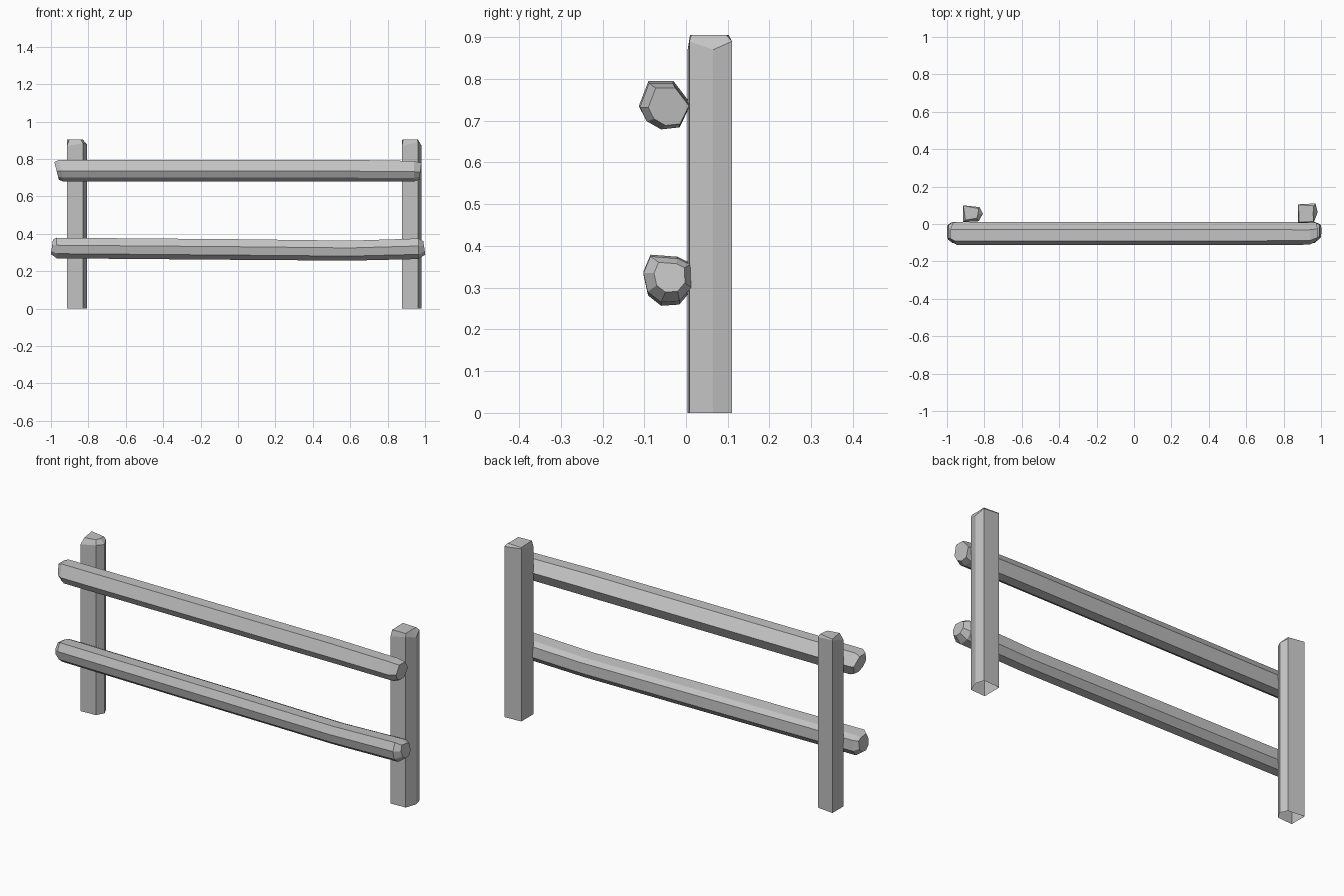
import bpy
import bmesh

cube = bpy.data.objects.get("Cube")
if cube:
    bpy.data.objects.remove(cube, do_unlink=True)

# Weathered grey used on every part
grey = bpy.data.materials.new("weathered_grey")
grey.use_nodes = True
grey.diffuse_color = (0.55, 0.55, 0.55, 1)
grey.node_tree.nodes["Principled BSDF"].inputs["Base Color"].default_value = (0.55, 0.55, 0.55, 1)


def loft(name, rings, cap_start=True):
    """Skin a list of equal-length point rings with flat faces."""
    bm = bmesh.new()
    loops = [[bm.verts.new(p) for p in ring] for ring in rings]
    n = len(loops[0])
    for a, b in zip(loops, loops[1:]):
        for i in range(n):
            j = (i + 1) % n
            bm.faces.new((a[i], a[j], b[j], b[i]))
    if cap_start:
        bm.faces.new(loops[0][::-1])
    bm.faces.new(loops[-1])
    bmesh.ops.recalc_face_normals(bm, faces=bm.faces)
    mesh = bpy.data.meshes.new(name)
    bm.to_mesh(mesh)
    bm.free()
    mesh.materials.append(grey)
    obj = bpy.data.objects.new(name, mesh)
    bpy.context.collection.objects.link(obj)
    return obj


def post(name, outline, shoulders, inset):
    """Upright with an open foot and a roughly chipped top."""
    cx = sum(p[0] for p in outline) / len(outline)
    cy = sum(p[1] for p in outline) / len(outline)
    foot = [(x, y, 0) for x, y in outline]
    shoulder = [(x, y, z) for (x, y), z in zip(outline, shoulders)]
    top = [(x + (cx - x) * k, y + (cy - y) * k, 0.905)
           for (x, y), k in zip(outline, inset)]
    loft(name, [foot, shoulder, top], cap_start=False)


def rail(name, section, stations):
    """Hewn log: each station is x, y shift, z shift, scale and end slant."""
    cy = sum(p[0] for p in section) / len(section)
    cz = sum(p[1] for p in section) / len(section)
    rings = []
    for x, dy, dz, scale, slant in stations:
        rings.append([(x + slant * (z - cz), cy + (y - cy) * scale + dy,
                       cz + (z - cz) * scale + dz) for y, z in section])
    loft(name, rings)


# Posts
post("right_post",
     [(-0.915, 0.01), (-0.83, 0.015), (-0.808, 0.055), (-0.825, 0.09), (-0.915, 0.10)],
     [0.87, 0.885, 0.88, 0.89, 0.90], [0.25, 0.4, 0.5, 0.2, 0.05])
post("left_post",
     [(0.877, 0.004), (0.962, 0.008), (0.982, 0.065), (0.97, 0.11), (0.877, 0.105)],
     [0.87, 0.89, 0.87, 0.89, 0.90], [0.1, 0.1, 0.5, 0.25, 0.05])

# Upper rail
rail("upper_rail",
     [(-0.113, 0.735), (-0.09, 0.795), (-0.03, 0.795), (0.012, 0.74),
      (-0.015, 0.685), (-0.06, 0.68), (-0.095, 0.70)],
     [(-0.969, 0.005, 0, 0.82, -0.2), (-0.945, 0, 0, 1, -0.2),
      (0.6, 0, 0, 1, 0), (0.94, 0, -0.003, 0.96, 0), (0.975, 0.01, -0.003, 0.78, 0.1)])

# Lower rail, sagging toward one end
rail("lower_rail",
     [(-0.102, 0.335), (-0.085, 0.375), (-0.02, 0.37), (0.01, 0.355),
      (0.012, 0.30), (-0.015, 0.268), (-0.06, 0.265), (-0.092, 0.29)],
     [(-0.995, 0, 0.01, 0.7, 0.1), (-0.97, 0, 0.004, 1, 0),
      (0.0, 0, -0.004, 1, 0), (0.6, 0, -0.01, 0.97, 0),
      (0.965, 0, 0, 1, 0), (0.996, 0.005, 0.005, 0.65, -0.1)])
